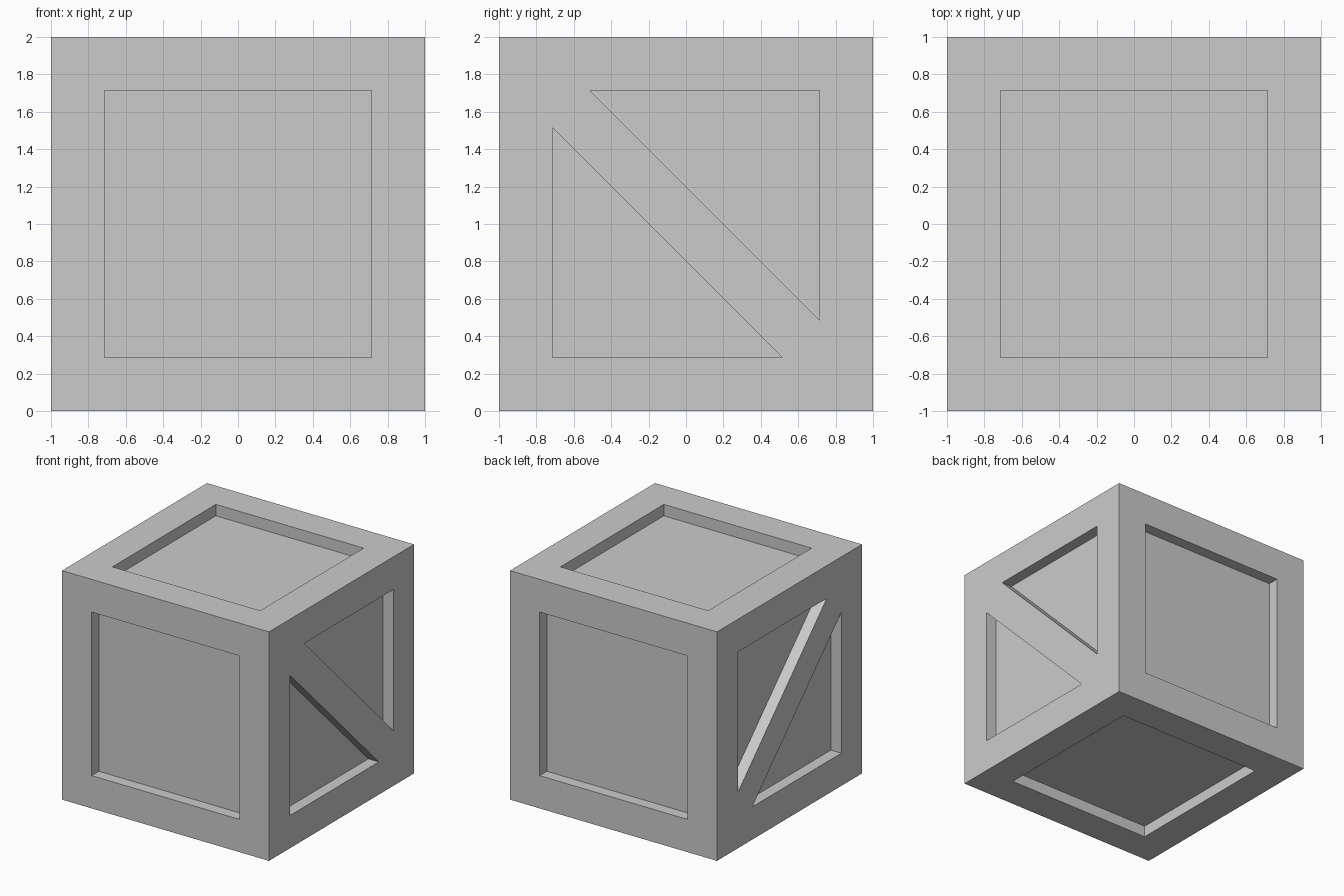
import bpy, bmesh
from mathutils import Vector

if "Cube" in bpy.data.objects:
    bpy.data.objects.remove(bpy.data.objects["Cube"])

FRAME = 0.286    # width of the frame boards
DEPTH = 0.1      # how far the panels sit back
BRACE = 0.2      # half height of the diagonal brace along z

# Solid block standing on the ground
bm = bmesh.new()
bmesh.ops.create_cube(bm, size=2)
bmesh.ops.translate(bm, verts=bm.verts, vec=(0, 0, 1))
bm.normal_update()

# Frame around every side
panels = list(bm.faces)
bmesh.ops.inset_individual(bm, faces=panels, thickness=FRAME, use_even_offset=True)
bm.normal_update()
sides = [f for f in panels if abs(f.normal.x) > 0.9]
recessed = [f for f in panels if f not in sides]

# Diagonal brace on the left and right sides: split off the two corner triangles
for offset in (-BRACE, BRACE):
    faces = [f for f in bm.faces if abs(f.normal.x) > 0.9
             and all(abs(v.co.y) < 0.8 for v in f.verts)]
    edges = {e for f in faces for e in f.edges}
    verts = {v for f in faces for v in f.verts}
    bmesh.ops.bisect_plane(bm, geom=faces + list(edges) + list(verts), dist=1e-5,
                           plane_co=Vector((0, 0, 1 + offset)),
                           plane_no=Vector((0, 1, 1)).normalized())
recessed += [f for f in bm.faces if len(f.verts) == 3]

# Push the panels inwards with straight walls
bm.normal_update()
result = bmesh.ops.extrude_discrete_faces(bm, faces=recessed)
for face in result["faces"]:
    shift = -face.normal.copy() * DEPTH
    bmesh.ops.translate(bm, verts=face.verts[:], vec=shift)
bmesh.ops.recalc_face_normals(bm, faces=bm.faces)

mesh = bpy.data.meshes.new("crate")
bm.to_mesh(mesh)
bm.free()
crate = bpy.data.objects.new("crate", mesh)
bpy.context.collection.objects.link(crate)
